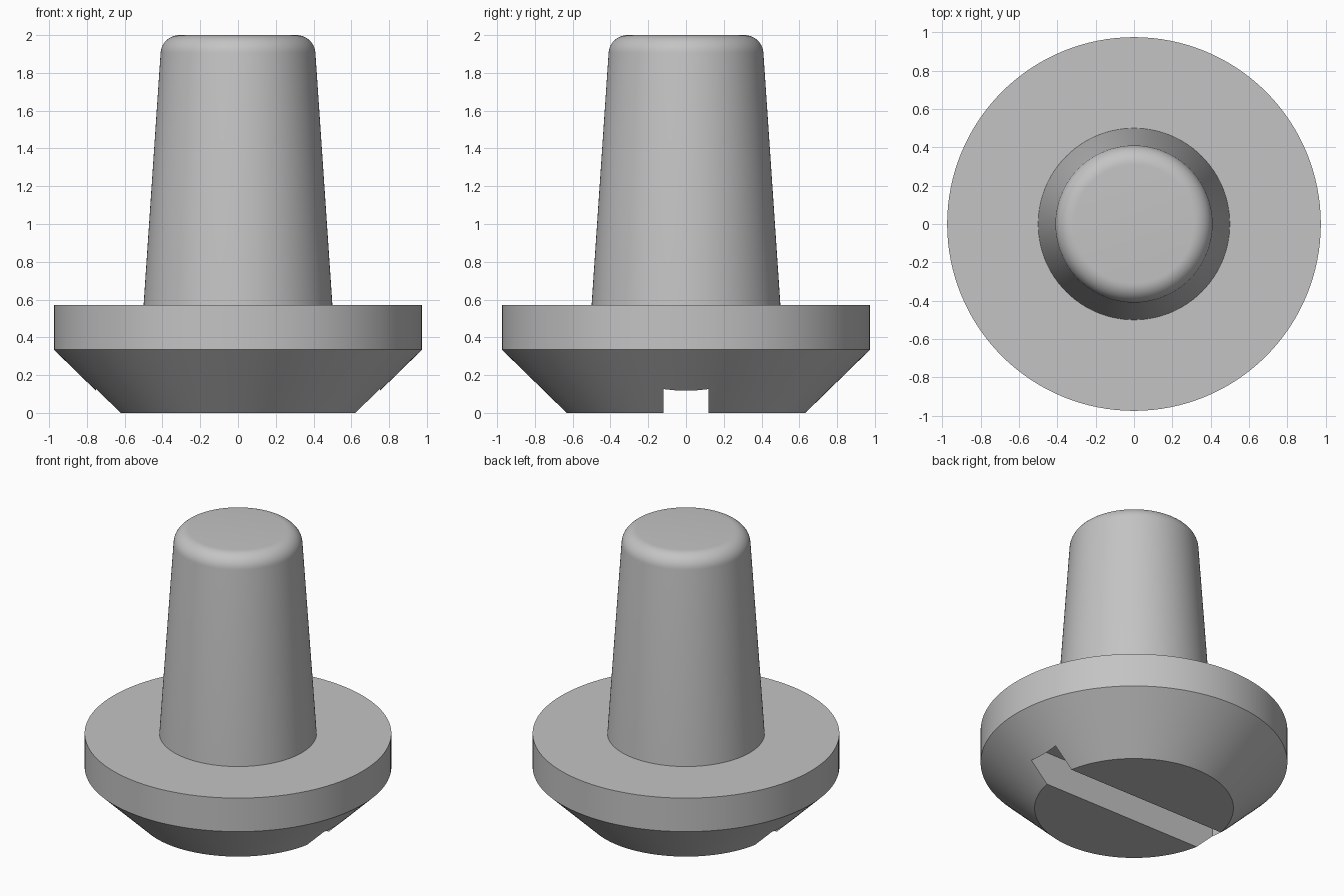
import bpy
import bmesh
import math
from mathutils import Matrix, Vector

old = bpy.data.objects.get("Cube")
if old:
    bpy.data.objects.remove(old, do_unlink=True)

SEGMENTS = 128

# One plain grey for the whole plug
grey = bpy.data.materials.new("plain_grey")
grey.use_nodes = True
colour = (0.55, 0.55, 0.55, 1)
grey.diffuse_color = colour
grey.node_tree.nodes["Principled BSDF"].inputs["Base Color"].default_value = colour


def add_object(name, bm):
    mesh = bpy.data.meshes.new(name)
    bm.to_mesh(mesh)
    bm.free()
    mesh.materials.append(grey)
    obj = bpy.data.objects.new(name, mesh)
    bpy.context.collection.objects.link(obj)
    return obj


def lathe(name, profile):
    """Spin (radius, height) points into a closed solid with flat end caps."""
    bm = bmesh.new()
    rings = []
    for r, z in profile:
        ring = []
        for i in range(SEGMENTS):
            a = math.tau * i / SEGMENTS
            ring.append(bm.verts.new((r * math.cos(a), r * math.sin(a), z)))
        rings.append(ring)
    for low, high in zip(rings, rings[1:]):
        for i in range(SEGMENTS):
            j = (i + 1) % SEGMENTS
            bm.faces.new((low[i], low[j], high[j], high[i]))
    bm.faces.new(rings[0][::-1])
    bm.faces.new(rings[-1])
    return add_object(name, bm)


# Outline: chamfered underside, flange, tapered stem
profile = [(0.632, 0), (0.975, 0.335), (0.975, 0.57), (0.5, 0.57)]

# Rounded rim at the top of the stem
fillet, steps = 0.1, 10
start = math.radians(4)
for k in range(steps + 1):
    a = start + (math.pi / 2 - start) * k / steps
    profile.append((0.31 + fillet * math.cos(a), 1.9 + fillet * math.sin(a)))

plug = lathe("flanged_plug", profile)

# Straight screwdriver slot with vertical end walls, cut into the underside
slot_half_length, slot_width, slot_depth = 0.752, 0.24, 0.23
bm = bmesh.new()
bmesh.ops.create_cube(bm, size=1, matrix=Matrix.LocRotScale(
    Vector((0, 0, 0)), None,
    Vector((2 * slot_half_length, slot_width, 2 * slot_depth))))
cutter = add_object("slot_cutter", bm)
cutter.hide_render = True

cut = plug.modifiers.new("slot", "BOOLEAN")
cut.operation = "DIFFERENCE"
cut.solver = "EXACT"
cut.object = cutter

bpy.ops.object.select_all(action="DESELECT")
plug.select_set(True)
bpy.context.view_layer.objects.active = plug
bpy.ops.object.modifier_apply(modifier=cut.name)
bpy.data.objects.remove(cutter, do_unlink=True)

# Smooth round surfaces, crisp rims
bpy.ops.object.shade_smooth_by_angle(angle=math.radians(30))
